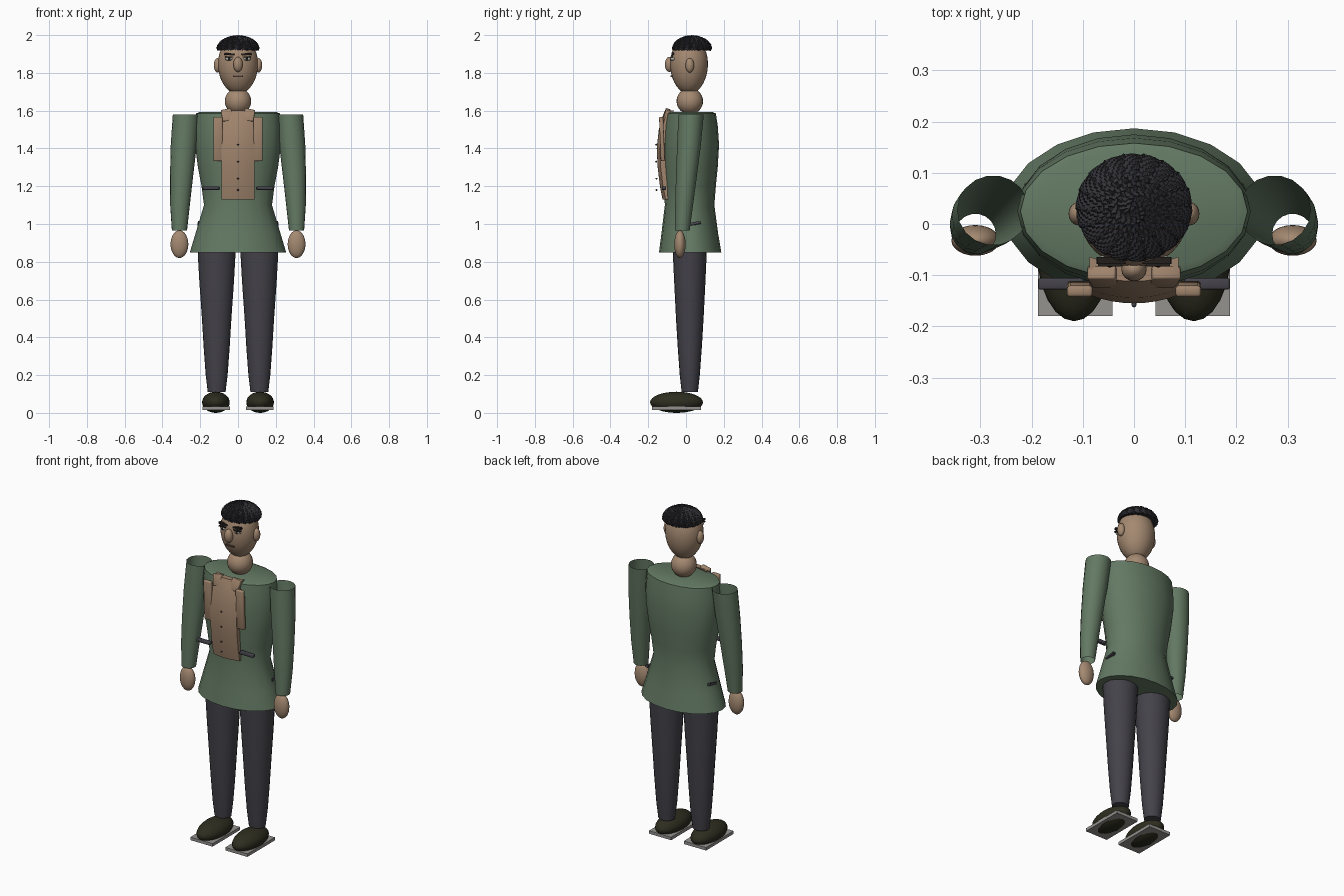
import bpy, bmesh, math
from mathutils import Matrix, Vector, Euler

if "Cube" in bpy.data.objects:
    bpy.data.objects.remove(bpy.data.objects["Cube"])


def material(name, rgb):
    m = bpy.data.materials.new(name)
    m.diffuse_color = (*rgb, 1)
    m.use_nodes = True
    m.node_tree.nodes["Principled BSDF"].inputs["Base Color"].default_value = m.diffuse_color
    return m


SKIN = material("skin", (0.37, 0.25, 0.165))
GREEN = material("coat_green", (0.125, 0.19, 0.125))
TAN = material("tan_leather", (0.35, 0.23, 0.15))
CLOTH = material("dark_cloth", (0.058, 0.055, 0.068))
HAIR = material("hair_black", (0.03, 0.03, 0.036))
SHOE = material("shoe_olive", (0.026, 0.026, 0.014))
SOLE = material("sole_grey", (0.3, 0.29, 0.275))
WHITE = material("eye_white", (0.4, 0.42, 0.38))
BROW = material("brow_brown", (0.016, 0.013, 0.011))
LIP = material("lip_brown", (0.13, 0.075, 0.055))


def finish(bm, name, mat, smooth=True):
    bmesh.ops.recalc_face_normals(bm, faces=bm.faces)
    me = bpy.data.meshes.new(name)
    bm.to_mesh(me)
    bm.free()
    me.materials.append(mat)
    ob = bpy.data.objects.new(name, me)
    bpy.context.collection.objects.link(ob)
    if smooth:
        bpy.context.view_layer.objects.active = ob
        ob.select_set(True)
        bpy.ops.object.shade_smooth_by_angle(angle=math.radians(50))
        ob.select_set(False)
    return ob


def loft(name, rings, mat, n=20, caps=(True, True)):
    """Stack ellipses given as (z, cx, cy, rx, ry)."""
    bm = bmesh.new()
    rows = []
    for z, cx, cy, rx, ry in rings:
        rows.append([bm.verts.new((cx + rx * math.cos(a), cy + ry * math.sin(a), z))
                     for a in (2 * math.pi * i / n for i in range(n))])
    for lo, hi in zip(rows, rows[1:]):
        for i in range(n):
            j = (i + 1) % n
            bm.faces.new((lo[i], lo[j], hi[j], hi[i]))
    if caps[0]:
        bm.faces.new(rows[0])
    if caps[1]:
        bm.faces.new(rows[-1])
    return finish(bm, name, mat)


def ball(name, loc, rad, mat, u=24, v=16, taper=0.0):
    bm = bmesh.new()
    bmesh.ops.create_uvsphere(bm, u_segments=u, v_segments=v, radius=1)
    for p in bm.verts:
        k = 1 + taper * p.co.z
        p.co = Vector((p.co.x * rad[0] * k, p.co.y * rad[1] * k, p.co.z * rad[2])) + Vector(loc)
    return finish(bm, name, mat)


def box(name, loc, size, mat, rot=(0, 0, 0), bevel=0.0):
    bm = bmesh.new()
    bmesh.ops.create_cube(bm, size=1)
    bmesh.ops.scale(bm, vec=size, verts=bm.verts)
    if bevel:
        bmesh.ops.bevel(bm, geom=bm.edges[:], offset=bevel, segments=2, affect='EDGES', profile=0.5)
    bm.transform(Matrix.Translation(loc) @ Euler(rot).to_matrix().to_4x4())
    return finish(bm, name, mat, smooth=bevel > 0)


# Flared coat body with a flat shoulder line
loft("coat", [
    (0.85, 0, 0.022, 0.255, 0.165), (0.95, 0, 0.020, 0.225, 0.150),
    (1.10, 0, 0.019, 0.180, 0.131), (1.20, 0, 0.021, 0.193, 0.137),
    (1.30, 0, 0.023, 0.212, 0.145), (1.42, 0, 0.025, 0.228, 0.150),
    (1.52, 0, 0.025, 0.228, 0.143), (1.585, 0, 0.025, 0.222, 0.133),
    (1.592, 0, 0.025, 0.205, 0.118)], GREEN)

# Buttoned front panel, bowed across and along its height
prof = [(1.13, -0.124), (1.20, -0.138), (1.30, -0.150), (1.40, -0.155),
        (1.50, -0.144), (1.57, -0.124), (1.60, -0.112)]
bm = bmesh.new()
nx = 8
sheets = []
for depth in (0.0, 0.032):
    sheets.append([[bm.verts.new((0.087 * t, y + 0.016 * t * t + depth, z))
                    for t in (2 * i / nx - 1 for i in range(nx + 1))] for z, y in prof])
for g in sheets:
    for r0, r1 in zip(g, g[1:]):
        for i in range(nx):
            bm.faces.new((r0[i], r0[i + 1], r1[i + 1], r1[i]))
f, b = sheets
for k in (0, -1):
    for i in range(nx):
        bm.faces.new((f[k][i], f[k][i + 1], b[k][i + 1], b[k][i]))
for k in (0, nx):
    for r in range(len(prof) - 1):
        bm.faces.new((f[r][k], f[r + 1][k], b[r + 1][k], b[r][k]))
finish(bm, "front_panel", TAN)
for i, (z, y) in enumerate([(1.18, -0.160), (1.24, -0.160), (1.33, -0.162), (1.42, -0.162)]):
    ball(f"button_{i}", (0, y + 0.004, z), (0.005, 0.005, 0.005), CLOTH, 8, 6)

# Neck and head
ball("neck", (0, 0.02, 1.65), (0.07, 0.07, 0.07), SKIN)
ball("head", (0, 0.016, 1.838), (0.106, 0.1, 0.15), SKIN, 32, 20, taper=0.06)
ball("nose", (0, -0.088, 1.845), (0.025, 0.024, 0.04), SKIN, 16, 12)
box("mouth", (0, -0.077, 1.783), (0.055, 0.01, 0.007), LIP)

# Paired parts
for side, s in (("right", -1), ("left", 1)):
    loft(f"{side}_sleeve", [
        (0.965, s * 0.31, -0.020, 0.040, 0.040), (1.10, s * 0.307, -0.010, 0.052, 0.048),
        (1.25, s * 0.299, 0.002, 0.061, 0.056), (1.42, s * 0.287, 0.016, 0.069, 0.064),
        (1.58, s * 0.275, 0.027, 0.070, 0.068)], GREEN, 18, (False, False))
    ball(f"{side}_hand", (s * 0.31, -0.032, 0.893), (0.047, 0.030, 0.073), SKIN)
    loft(f"{side}_leg", [
        (0.11, s * 0.113, 0.02, 0.047, 0.043), (0.20, s * 0.113, 0.02, 0.058, 0.053),
        (0.35, s * 0.113, 0.02, 0.069, 0.064), (0.50, s * 0.113, 0.02, 0.078, 0.073),
        (0.70, s * 0.113, 0.02, 0.092, 0.083), (0.92, s * 0.113, 0.02, 0.104, 0.093)], CLOTH, 20)
    ball(f"{side}_shoe", (s * 0.117, -0.05, 0.056), (0.073, 0.14, 0.056), SHOE)
    box(f"{side}_sole", (s * 0.115, -0.05, 0.025), (0.146, 0.26, 0.018), SOLE)
    ball(f"{side}_ear", (s * 0.108, 0.02, 1.84), (0.02, 0.023, 0.038), SKIN, 16, 12)
    # Eyes with lids and slanted brows
    ball(f"{side}_eye", (s * 0.047, -0.070, 1.874), (0.021, 0.013, 0.010), WHITE, 16, 10)
    ball(f"{side}_pupil", (s * 0.047, -0.079, 1.874), (0.008, 0.006, 0.008), BROW, 12, 8)
    box(f"{side}_eyelid", (s * 0.047, -0.076, 1.885), (0.046, 0.014, 0.005), BROW)
    box(f"{side}_brow", (s * 0.045, -0.071, 1.899), (0.056, 0.014, 0.011), BROW,
        (0, -s * 0.08, 0))
    # Front straps, lapels and pocket trims
    box(f"{side}_lapel", (s * 0.106, -0.127, 1.45), (0.05, 0.022, 0.235), TAN,
        (0.04, 0, 0), 0.006)
    box(f"{side}_collar_strap", (s * 0.058, -0.103, 1.575), (0.056, 0.028, 0.065), TAN,
        (-0.3, s * 0.2, 0), 0.004)
    box(f"{side}_pocket_trim", (s * 0.143, -0.117, 1.19), (0.088, 0.022, 0.019), CLOTH,
        (0, 0, 0), 0.004)
    box(f"{side}_side_pocket", (s * 0.206, 0.048, 1.003), (0.016, 0.06, 0.014), CLOTH,
        (0.2, -s * 0.2, 0))

# Hair: an inner dome covered with small blocks in spiral order
C = Vector((0, 0.032, 1.925))
R = Vector((0.106, 0.098, 0.066))
loft("hair_base", [(C.z + R.z * math.sin(t) * 0.95, 0, C.y, R.x * math.cos(t) * 0.97, R.y * math.cos(t) * 0.97)
                   for t in (math.pi / 2 * i / 8 for i in range(8))], HAIR, 24)
bm = bmesh.new()
count = 720
for i in range(count):
    h = (i + 0.5) / count
    a = i * math.pi * (3 - math.sqrt(5))
    r = math.sqrt(1 - h * h)
    d = Vector((r * math.cos(a), r * math.sin(a), h))
    p = C + Vector((d.x * R.x, d.y * R.y, d.z * R.z))
    rot = Euler((i * 1.7 % 0.8, i * 2.3 % 0.8, a)).to_matrix().to_4x4()
    bmesh.ops.create_cube(bm, size=0.0115, matrix=Matrix.Translation(p) @ rot)
finish(bm, "hair_curls", HAIR, smooth=False)
